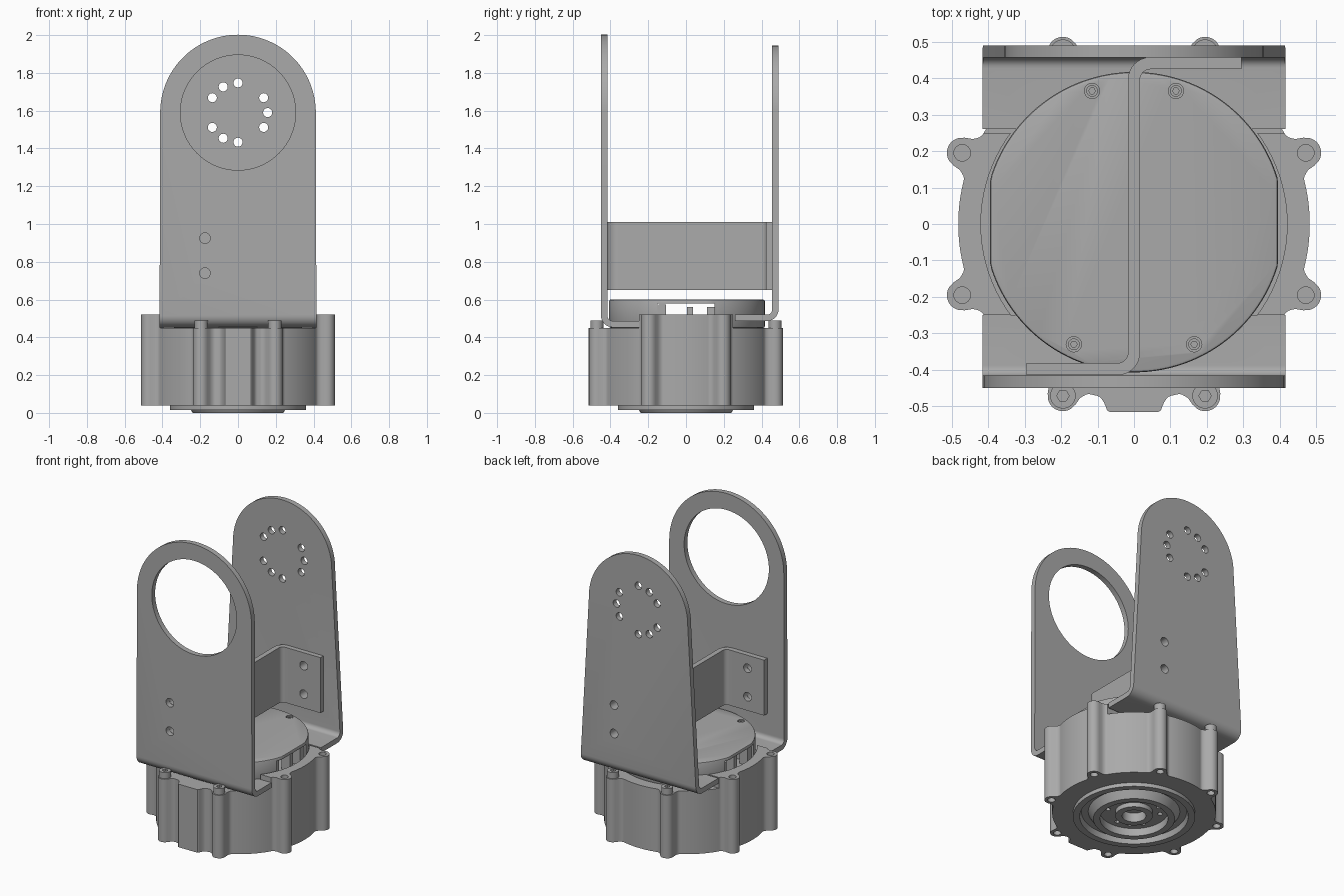
import bpy, bmesh, math
from math import sin, cos, pi, radians
from mathutils import Vector

if "Cube" in bpy.data.objects:
    bpy.data.objects.remove(bpy.data.objects["Cube"])

GREY = (0.4, 0.4, 0.4, 1)
metal = bpy.data.materials.new("grey_metal")
metal.use_nodes = True
metal.diffuse_color = GREY
metal.node_tree.nodes["Principled BSDF"].inputs["Base Color"].default_value = GREY

AXES = {"x": lambda u, v, w: (w, u, v),
        "y": lambda u, v, w: (u, w, v),
        "z": lambda u, v, w: (u, v, w)}


def finish(name, bm):
    bmesh.ops.recalc_face_normals(bm, faces=bm.faces)
    mesh = bpy.data.meshes.new(name)
    bm.to_mesh(mesh)
    bm.free()
    mesh.materials.append(metal)
    ob = bpy.data.objects.new(name, mesh)
    bpy.context.collection.objects.link(ob)
    return ob


def prism(name, pts, lo, hi, axis="z"):
    """Extrude a flat outline along an axis."""
    bm = bmesh.new()
    face = bm.faces.new([bm.verts.new(AXES[axis](u, v, lo)) for u, v in pts])
    top = bmesh.ops.extrude_face_region(bm, geom=[face])["geom"]
    shift = Vector(AXES[axis](0, 0, hi - lo))
    bmesh.ops.translate(bm, vec=shift, verts=[g for g in top if isinstance(g, bmesh.types.BMVert)])
    return finish(name, bm)


def circle(u, v, r, n=24):
    return [(u + r * cos(2 * pi * i / n), v + r * sin(2 * pi * i / n)) for i in range(n)]


def rect(u0, u1, v0, v1):
    return [(u0, v0), (u1, v0), (u1, v1), (u0, v1)]


def apply_modifier(ob, mod):
    bpy.context.view_layer.objects.active = ob
    bpy.ops.object.modifier_apply(modifier=mod.name)


def combine(ob, tool, operation="DIFFERENCE"):
    mod = ob.modifiers.new("cut", "BOOLEAN")
    mod.operation, mod.solver, mod.object = operation, "EXACT", tool
    apply_modifier(ob, mod)
    bpy.data.objects.remove(tool)


def cut(ob, pts, lo, hi, axis="z"):
    combine(ob, prism("cutter", pts, lo, hi, axis))


def strip(corners, bend, t):
    """Outline of a bent sheet of thickness t following a path."""
    p = [Vector(c) for c in corners]
    path = [p[0]]
    for a, b, c in zip(p, p[1:], p[2:]):
        d0, d1 = (a - b).normalized(), (c - b).normalized()
        mid = b + (d0 + d1) * bend
        for i in range(9):
            s = i / 8 * pi / 2
            path.append(mid - d1 * bend * cos(s) - d0 * bend * sin(s))
    path.append(p[-1])
    left, right = [], []
    for i, q in enumerate(path):
        d = (path[min(i + 1, len(path) - 1)] - path[max(i - 1, 0)]).normalized()
        n = Vector((-d.y, d.x)) * t / 2
        left.append(tuple(q + n))
        right.append(tuple(q - n))
    return left + right[::-1]


# Motor housing outline: round with eight screw lobes and a front boss
BASE, LOBE_C, LOBE_R = 0.482, 0.51, 0.042
LOBES = [radians(45 * k + s * 22.5) for k in (0, 2, 4, 6) for s in (-1, 1)]


def flare(d, start, width, height):
    s = (d - start) / width
    return BASE + (height - BASE) * (1 - s) ** 2 if s < 1 else BASE


def housing_radius(a):
    r = BASE
    half = math.asin(LOBE_R / LOBE_C)
    for lobe in LOBES:
        d = abs((a - lobe + pi) % (2 * pi) - pi)
        if d < half:
            reach = LOBE_C * cos(d) + math.sqrt(max(0, LOBE_R ** 2 - (LOBE_C * sin(d)) ** 2))
        else:
            reach = flare(d, half, 0.06, LOBE_C * cos(half))
        r = max(r, reach)
    d = abs((a + pi / 2 + pi) % (2 * pi) - pi)
    return max(r, 0.515 / cos(d) if d < 0.14 else flare(d, 0.14, 0.07, 0.52))


N = 480
outline = []
for i in range(N):
    a = 2 * pi * i / N
    outline.append((housing_radius(a) * cos(a), housing_radius(a) * sin(a)))
housing = prism("motor_housing", outline, 0.04, 0.52)
for s in (-1, 1):
    cut(housing, rect(-1, 1, *sorted((s * 0.25, s))), 0.45, 1)
cut(housing, circle(0, 0, 0.42, 96), 0.45, 1)
cut(housing, circle(0, 0, 0.355, 96), 0, 0.1)
for a in LOBES:
    c = circle(LOBE_C * cos(a), LOBE_C * sin(a), 0.023, 16)
    cut(housing, c, 0, 0.12)
    cut(housing, c, 0.46, 1)

# Turned output flange under the housing
profile = [(0, .1), (.355, .1), (.36, .04), (.36, .015), (.32, .015), (.31, .05), (.27, .05),
           (.24, 0), (.2, 0), (.2, .05), (.11, .05), (.11, .02), (.07, .02), (.07, .08), (0, .08)]
bm = bmesh.new()
ring = [bm.verts.new((r, 0, z)) for r, z in profile]
edges = [bm.edges.new(e) for e in zip(ring, ring[1:])]
bmesh.ops.spin(bm, geom=ring + edges, cent=(0, 0, 0), axis=(0, 0, 1), angle=2 * pi, steps=96)
bmesh.ops.remove_doubles(bm, verts=bm.verts, dist=0.0001)
output_flange = finish("output_flange", bm)
HOLES = [radians(a) for a in (0, 30, 90, 120, 150, 210, 240, 270, 330)]
for a in HOLES:
    cut(output_flange, circle(0.155 * cos(a), 0.155 * sin(a), 0.015, 12), 0, 0.08)

# Raised motor cover with a cable channel through its sides
cover = prism("motor_cover", [(max(-.395, min(.395, x)), y) for x, y in circle(0, .005, .412, 127)], .45, .6)
bev = cover.modifiers.new("bevel", "BEVEL")
bev.width, bev.segments, bev.angle_limit = 0.008, 2, radians(50)
apply_modifier(cover, bev)
cut(cover, rect(-1, 1, -0.15, 0.15), 0.4, 0.58)
for x, y in ((-.115, .365), (.115, .365), (-.165, -.33), (.165, -.33)):
    cut(cover, circle(x, y, 0.021, 20), 0.588, 1)
    screw = prism("cover_screw", circle(x, y, 0.016, 20), 0.58, 0.598)
    cut(screw, circle(x, y, 0.009, 6), 0.59, 1)

# Connectors in the channel
for s in (-1, 1):
    for y, w, top in ((-0.125, 0.02, 0.575), (0.02, 0.016, 0.56), (0.13, 0.02, 0.56)):
        prism("connector", rect(s * .34 - .03, s * .34 + .03, y - w, y + w), 0.445, top)

# Socket screws holding the brackets at front and back
for x in (-0.195, 0.195):
    for y in (-0.471, 0.471):
        bolt = prism("bracket_screw", circle(x, y, 0.035, 32), 0.445, 0.49)
        cut(bolt, circle(x, y, 0.017, 6), 0.472, 1)


# Bent side plates with rounded tops
def plate(name, y, z, inner, radius):
    ob = prism(name, strip([(y, 2.1), (y, z), (inner, z)], 0.045, 0.034), -0.6, 0.6, "x")
    top = [(radius * cos(pi * i / 64), 1.59 + radius * sin(pi * i / 64)) for i in range(65)]
    shape = top + [(-0.415, 0.52), (-0.415, 0.3), (0.415, 0.3), (0.415, 0.52)]
    combine(ob, prism("shape", shape, -1, 1, "y"), "INTERSECT")
    cut(ob, circle(0, 0, 0.37, 96), 0, 0.7)
    return ob


front_plate = plate("front_plate", -0.433, 0.47, -0.25, 0.412)
back_plate = plate("back_plate", 0.473, 0.503, 0.26, 0.355)
cut(front_plate, circle(0, 1.59, 0.305, 96), -1, 0, "y")
for a in HOLES:
    cut(back_plate, circle(0.157 * cos(a), 1.59 + 0.157 * sin(a), 0.024), 0, 1, "y")

# Z-shaped brace joining the plates
brace = prism("brace", strip([(-.295, -.398), (0, -.398), (0, .441), (.295, .441)], .045, .033), .65, 1.01)
for z in (0.74, 0.925):
    for ob in (front_plate, brace):
        cut(ob, circle(-0.175, z, 0.028), -1, -0.2, "y")
    for ob in (back_plate, brace):
        cut(ob, circle(0.175, z, 0.028), 0.2, 1, "y")

# Smooth the curved surfaces, keep the machined edges sharp
bpy.ops.object.select_all(action="DESELECT")
for ob in bpy.context.collection.objects:
    if ob.type == "MESH" and metal.name in ob.data.materials:
        ob.select_set(True)
        bpy.context.view_layer.objects.active = ob
bpy.ops.object.shade_smooth_by_angle(angle=radians(30))
